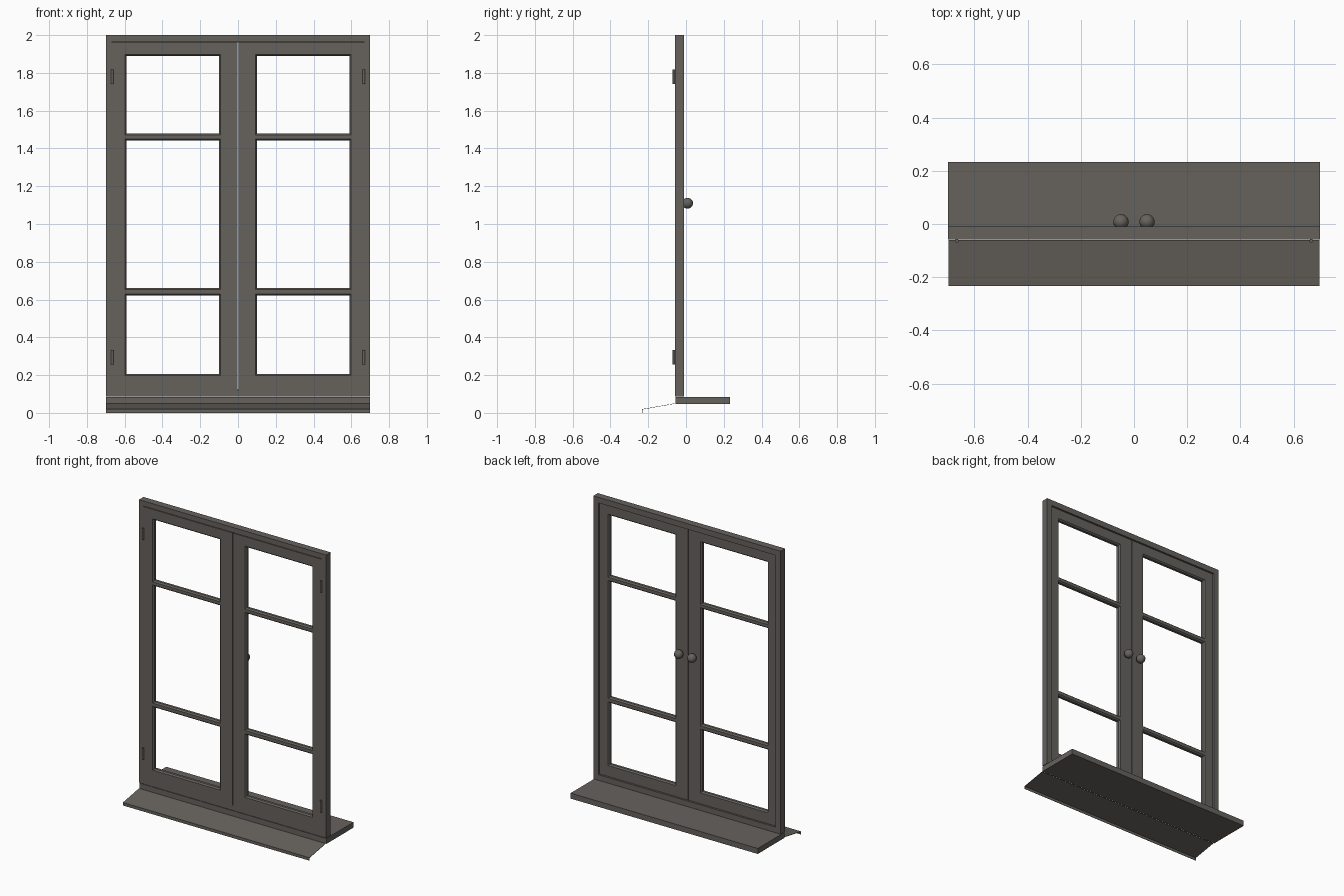
import bpy, bmesh, math

cube = bpy.data.objects.get("Cube")
if cube:
    bpy.data.objects.remove(cube, do_unlink=True)

paint = bpy.data.materials.new("warm_grey_paint")
paint.use_nodes = True
COLOUR = (0.133, 0.122, 0.11, 1)
paint.diffuse_color = COLOUR
for node in paint.node_tree.nodes:
    if node.type == 'BSDF_PRINCIPLED':
        node.inputs["Base Color"].default_value = COLOUR


def finish(name, bm):
    bmesh.ops.recalc_face_normals(bm, faces=bm.faces)
    mesh = bpy.data.meshes.new(name)
    bm.to_mesh(mesh)
    bm.free()
    mesh.materials.append(paint)
    obj = bpy.data.objects.new(name, mesh)
    bpy.context.collection.objects.link(obj)
    return obj


def add_box(bm, x, y, z):
    """Box spanning three (low, high) ranges."""
    verts = bmesh.ops.create_cube(bm, size=1)["verts"]
    for v in verts:
        for i, (lo, hi) in enumerate((x, y, z)):
            v.co[i] = (lo + hi) / 2 + v.co[i] * (hi - lo)


def add_ring(bm, x, z, profile):
    """Sweep an (inset, y) profile round a mitred rectangle."""
    corners = [(x[0], z[0], 1, 1), (x[1], z[0], -1, 1),
               (x[1], z[1], -1, -1), (x[0], z[1], 1, -1)]
    loops = [[bm.verts.new((cx + sx * d, y, cz + sz * d)) for d, y in profile]
             for cx, cz, sx, sz in corners]
    n = len(profile)
    for a, b in zip(loops, loops[1:] + loops[:1]):
        for i in range(n):
            j = (i + 1) % n
            bm.faces.new((a[i], a[j], b[j], b[i]))


def add_rod(bm, radius, depth, location, axis_y=False, sides=12):
    verts = bmesh.ops.create_cone(bm, cap_ends=True, segments=sides, radius1=radius,
                                  radius2=radius, depth=depth)["verts"]
    for v in verts:
        if axis_y:
            v.co.y, v.co.z = v.co.z, -v.co.y
        v.co += Vector(location)


from mathutils import Vector

FRONT, BACK, SASH_BACK = -0.058, -0.01, -0.023

# Fixed outer frame
bm = bmesh.new()
add_ring(bm, (-0.7, 0.7), (0.087, 2.0),
         [(0, FRONT), (0.034, FRONT), (0.034, -0.04), (0.038, -0.04),
          (0.038, BACK), (0, BACK)])
finish("outer_frame", bm)

# Opening sashes with stiles, rails, glazing bars and chamfered beads
LIP = 0.008
panes = [(0.207, 0.622), (0.66, 1.443), (1.48, 1.89)]
inner, outer = 0.1, 0.59
for side, label in ((-1, "right"), (1, "left")):
    def span(a, b):
        return tuple(sorted((side * a, side * b)))

    bm = bmesh.new()
    depth = (FRONT, SASH_BACK)
    bottom, top = 0.121, 1.962
    add_box(bm, span(0.002, inner - LIP), depth, (bottom, top))
    add_box(bm, span(outer + LIP, 0.666), depth, (bottom, top))
    edges = [bottom] + [z + s * LIP for lo, hi in panes
                        for z, s in ((lo, -1), (hi, 1))] + [top]
    for lo, hi in zip(edges[::2], edges[1::2]):
        add_box(bm, span(inner - LIP, outer + LIP), depth, (lo, hi))
    for lo, hi in panes:
        add_ring(bm, span(inner - LIP, outer + LIP), (lo - LIP, hi + LIP),
                 [(0, FRONT), (LIP, -0.049), (LIP, -0.032), (0, SASH_BACK)])
    finish(label + "_sash", bm)

    # Round knob on a short neck
    bm = bmesh.new()
    ball = bmesh.ops.create_uvsphere(bm, u_segments=16, v_segments=10, radius=0.029)["verts"]
    for v in ball:
        v.co += Vector((side * 0.049, 0.008, 1.11))
    add_rod(bm, 0.012, 0.03, (side * 0.049, -0.01, 1.11), axis_y=True)
    knob = finish(label + "_knob", bm)
    bpy.ops.object.select_all(action='DESELECT')
    knob.select_set(True)
    bpy.context.view_layer.objects.active = knob
    bpy.ops.object.shade_smooth_by_angle(angle=math.radians(40))

    # Hinge barrels
    for z, place in ((0.295, "lower"), (1.78, "upper")):
        bm = bmesh.new()
        add_rod(bm, 0.007, 0.077, (side * 0.666, -0.064, z))
        finish(f"{label}_{place}_hinge", bm)

# Inner window board
bm = bmesh.new()
add_box(bm, (-0.7, 0.7), (-0.055, 0.233), (0.046, 0.083))
finish("inner_sill", bm)

# Sloping outer sheet with a turned-down drip edge
bm = bmesh.new()
profile = [(-0.061, 0.05), (-0.233, 0.02), (-0.233, 0), (-0.231, 0),
           (-0.231, 0.018), (-0.061, 0.048)]
face = bm.faces.new([bm.verts.new((-0.698, y, z)) for y, z in profile])
new = bmesh.ops.extrude_face_region(bm, geom=[face])["geom"]
for v in new:
    if isinstance(v, bmesh.types.BMVert):
        v.co.x = 0.698
if not face.is_valid or len(bm.faces) < len(profile) + 2:
    bm.faces.new([v for v in bm.verts if v.co.x < 0])
finish("outer_sill_sheet", bm)
